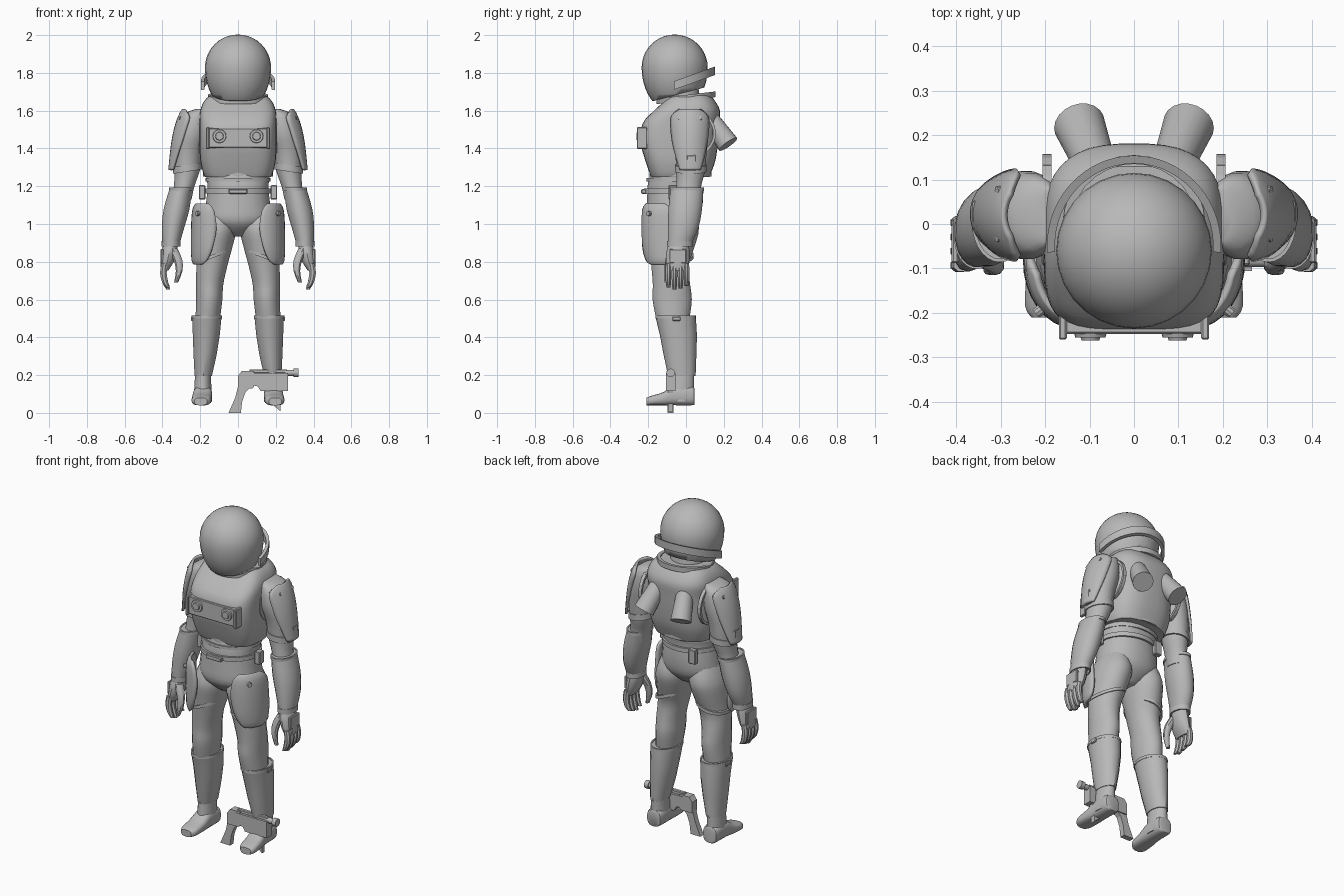
import bpy, bmesh, math
from mathutils import Vector, Matrix

if "Cube" in bpy.data.objects:
    bpy.data.objects.remove(bpy.data.objects["Cube"])

grey = bpy.data.materials.new("suit_grey")
grey.diffuse_color = (0.48, 0.48, 0.48, 1)
grey.use_nodes = True
grey.node_tree.nodes["Principled BSDF"].inputs["Base Color"].default_value = grey.diffuse_color


def finish(name, bm, mirror=False, solid=0, angle=35):
    bmesh.ops.recalc_face_normals(bm, faces=bm.faces)
    me = bpy.data.meshes.new(name)
    bm.to_mesh(me)
    bm.free()
    me.materials.append(grey)
    ob = bpy.data.objects.new(name, me)
    bpy.context.collection.objects.link(ob)
    bpy.ops.object.select_all(action='DESELECT')
    ob.select_set(True)
    bpy.context.view_layer.objects.active = ob
    bpy.ops.object.shade_smooth_by_angle(angle=math.radians(angle))
    if solid:
        m = ob.modifiers.new("Solid", 'SOLIDIFY')
        m.thickness, m.offset = solid, 0
    if mirror:
        ob.modifiers.new("Mirror", 'MIRROR').use_mirror_merge = False
    return ob


def spline(secs, steps):
    """Catmull-Rom interpolation between cross-sections."""
    out = []
    for i in range(len(secs) - 1):
        a, b, c, d = (secs[max(0, min(len(secs) - 1, i + k))] for k in (-1, 0, 1, 2))
        for s in range(steps):
            t = s / steps
            out.append([0.5 * (2 * q + (r - p) * t + (2 * p - 5 * q + 4 * r - w) * t * t
                        + (3 * q - p - 3 * r + w) * t ** 3) for p, q, r, w in zip(a, b, c, d)])
    return out + [list(secs[-1])]


def spow(v, p):
    return math.copysign(abs(v) ** (2 / p), v)


def loft(name, secs, mirror=False, n=20, p=2, steps=3, axis='z', angle=35, pf=None):
    """Sections (cx, cy, cz, r1, r2); rings lie flat, or upright if axis is y; pf squares the front."""
    bm = bmesh.new()
    rings = []
    for cx, cy, cz, r1, r2 in spline(secs, steps):
        ring = []
        for k in range(n):
            a = math.tau * (k + 0.5) / n
            e = pf if pf and a > math.pi else p
            u, v = r1 * spow(math.cos(a), e), r2 * spow(math.sin(a), e)
            ring.append(bm.verts.new((cx + u, cy + v, cz) if axis == 'z' else (cx + u, cy, cz + v)))
        rings.append(ring)
    for lo, hi in zip(rings, rings[1:]):
        for k in range(n):
            bm.faces.new((lo[k], lo[(k + 1) % n], hi[(k + 1) % n], hi[k]))
    bm.faces.new(rings[0])
    bm.faces.new(rings[-1])
    return finish(name, bm, mirror, angle=angle)


def shell(name, secs, thick, n=10, steps=3):
    """Partial armour plate; sections (cx, cy, cz, rx, ry, angle0, angle1)."""
    bm = bmesh.new()
    rows = []
    for cx, cy, cz, rx, ry, a0, a1 in spline(secs, steps):
        angs = [math.radians(a0 + (a1 - a0) * k / n) for k in range(n + 1)]
        rows.append([bm.verts.new((cx + rx * math.cos(a), cy + ry * math.sin(a), cz)) for a in angs])
    for lo, hi in zip(rows, rows[1:]):
        for k in range(n):
            bm.faces.new((lo[k], lo[k + 1], hi[k + 1], hi[k]))
    return finish(name, bm, True, thick)


def band(name, c, rx, ry, t, h, a0=0, a1=360, sx=0, sy=0, mirror=False, n=28):
    """Strap of box section around an ellipse, tilted by slopes sx, sy."""
    bm = bmesh.new()
    rows = []
    closed = a1 - a0 >= 360
    for k in range(n if closed else n + 1):
        a = math.radians(a0 + (a1 - a0) * k / n)
        row = []
        for dr, dz in ((0, -h), (t, -h), (t, h), (0, h)):
            x, y = (rx + dr) * math.cos(a), (ry + dr) * math.sin(a)
            row.append(bm.verts.new((c[0] + x, c[1] + y, c[2] + dz / 2 + sx * x + sy * y)))
        rows.append(row)
    for i in range(n):
        lo, hi = rows[i], rows[(i + 1) % len(rows)]
        for j in range(4):
            bm.faces.new((lo[j], lo[(j + 1) % 4], hi[(j + 1) % 4], hi[j]))
    if not closed:
        bm.faces.new(rows[0])
        bm.faces.new(rows[-1])
    return finish(name, bm, mirror)


def box(name, c, s, mirror=False, bevel=0.004):
    bm = bmesh.new()
    bmesh.ops.create_cube(bm, size=1, matrix=Matrix.Translation(c) @ Matrix.Diagonal((*s, 1)))
    bmesh.ops.bevel(bm, geom=bm.edges[:], offset=bevel, segments=1, affect='EDGES')
    return finish(name, bm, mirror, angle=25)


def rod(name, p0, p1, r0, r1, mirror=False, n=20):
    p0, p1 = Vector(p0), Vector(p1)
    d = p1 - p0
    bm = bmesh.new()
    mat = Matrix.Translation((p0 + p1) / 2) @ d.to_track_quat('Z', 'Y').to_matrix().to_4x4()
    bmesh.ops.create_cone(bm, cap_ends=True, segments=n, radius1=r0, radius2=r1, depth=d.length, matrix=mat)
    return finish(name, bm, mirror)


def prism(name, pts, y0, y1):
    bm = bmesh.new()
    f = bm.faces.new([bm.verts.new((x, y0, z)) for x, z in pts])
    g = bmesh.ops.extrude_face_region(bm, geom=[f])
    bmesh.ops.translate(bm, vec=(0, y1 - y0, 0), verts=[v for v in g["geom"] if isinstance(v, bmesh.types.BMVert)])
    return finish(name, bm, angle=20)


# Helmet: sphere with a stretched lower half, cut on a slope
bm = bmesh.new()
bmesh.ops.create_uvsphere(bm, u_segments=28, v_segments=20, radius=0.172)
for v in bm.verts:
    if v.co.z < 0:
        v.co.z *= 1.38
    v.co += Vector((0, -0.06, 1.828))
bmesh.ops.bisect_plane(bm, geom=bm.verts[:] + bm.edges[:] + bm.faces[:], plane_co=(0, -0.175, 1.652),
                       plane_no=(0, -0.065, 0.245), clear_inner=True)
finish("helmet", bm, solid=0.006)
band("helmet_band", (0, -0.05, 1.738), 0.178, 0.186, 0.018, 0.045, -4, 184, sy=0.36)
loft("neck", [(0, -0.02, 1.6, .11, .11), (0, -0.03, 1.7, .1, .1), (0, -0.04, 1.8, .09, .1)])

# Torso vest, collar and waist; the front is boxier than the back
loft("torso_vest", [(0, -.03, 1.25, .175, .155), (0, -.03, 1.275, .186, .165), (0, -.03, 1.34, .2, .187),
     (0, -.035, 1.43, .203, .205), (0, -.027, 1.53, .203, .204), (0, .005, 1.6, .2, .175),
     (0, .02, 1.65, .18, .135), (0, .02, 1.68, .15, .11)], p=2.7, pf=4, n=40)
band("vest_hem", (0, -.03, 1.262), .172, .152, .012, .02)
band("collar", (0, 0, 1.668), .14, .135, .02, .03, sy=0.12)
loft("waist", [(0, -.065, 1.15, .163, .14), (0, -.065, 1.2, .163, .14), (0, -.05, 1.27, .17, .14)], p=2.3)
band("waist_ring", (0, -.06, 1.235), .165, .14, .008, .018)

# Chest control panel
box("chest_panel", (0, -.222, 1.455), (.31, .05, .105))
box("panel_bracket", (.16, -.232, 1.455), (.018, .056, .115), True)
rod("knob_ring", (.098, -.24, 1.465), (.098, -.255, 1.465), .038, .034, True)
rod("knob", (.098, -.25, 1.465), (.098, -.262, 1.465), .024, .02, True)

# Back thrusters
rod("thruster", (.072, .095, 1.605), (.123, .223, 1.422), .042, .058, True)

# Arms
loft("arm", [(.19, .02, 1.61, .03, .06), (.225, .02, 1.575, .07, .09), (.243, .02, 1.48, .085, .1),
     (.263, .025, 1.38, .077, .085), (.27, .025, 1.28, .068, .076), (.285, .015, 1.2, .055, .066),
     (.3, .01, 1.13, .055, .066)], True)
rim = bmesh.new()
for a in range(24):
    t = math.tau * a / 24
    mat = Matrix.Translation((.196, .035, 1.48)) @ Matrix.Rotation(t, 4, 'X') @ Matrix.Translation((0, 0, .115))
    bmesh.ops.create_cube(rim, size=1, matrix=mat @ Matrix.Diagonal((.02, .034, .014, 1)))
finish("armhole_rim", rim, True)
shell("shoulder_pad", [(.195, .02, 1.605, .095, .09, -32, 32), (.2, .02, 1.57, .11, .112, -58, 58),
      (.22, .02, 1.5, .113, .112, -60, 60), (.243, .02, 1.42, .105, .105, -56, 56),
      (.262, .022, 1.34, .095, .095, -46, 46), (.272, .022, 1.285, .09, .088, -36, 36)], .014)
for y in (-.03, .075):
    rod("shoulder_bolt", (.28, y, 1.55), (.309, y, 1.562), .013, .011, True, 10)
band("arm_strap", (.268, .025, 1.295), .068, .075, .009, .035, sx=-.15, mirror=True)
box("arm_box", (.348, .028, 1.325), (.03, .05, .08), True)
loft("gauntlet", [(.302, .005, 1.19, .06, .088), (.325, -.004, 1.08, .069, .09), (.344, -.015, .98, .06, .082),
     (.354, -.033, .9, .047, .064)], True)
band("gauntlet_rim", (.302, .005, 1.185), .055, .083, .008, .018, mirror=True)
band("wrist_cuff", (.354, -.033, .895), .042, .06, .008, .03, mirror=True)

# Hands
loft("palm", [(.355, -.035, .91, .034, .048), (.362, -.042, .86, .042, .06), (.375, -.045, .8, .036, .062),
     (.388, -.045, .755, .02, .055)], True, n=14)
box("hand_plate", (.402, -.043, .83), (.016, .09, .075), True)
for i in range(4):
    y, z = -.093 + .032 * i, .65 + .012 * abs(i - 1.2)
    loft("finger", [(.388, y, .79, .018, .015), (.395, y, .74, .019, .016), (.385, y, .69, .017, .015),
         (.37, y, z, .01, .011)], True, n=8)
loft("thumb", [(.345, -.07, .87, .026, .026), (.318, -.088, .81, .024, .021), (.312, -.098, .75, .018, .017),
     (.328, -.103, .69, .011, .011)], True, n=10)

# Belt and pouches
band("belt", (0, -.065, 1.175), .163, .146, .012, .026)
box("belt_buckle", (0, -.222, 1.172), (.1, .03, .026))
box("belt_pouch", (.19, -.07, 1.168), (.035, .045, .075), True)
box("back_pouch", (-.1, .075, 1.15), (.045, .03, .085))

# Pelvis and legs
loft("pelvis", [(0, -.065, 1.18, .163, .14), (0, -.065, 1.1, .172, .145), (0, -.07, 1.02, .175, .14),
     (0, -.07, .97, .11, .105), (0, -.07, .935, .04, .06)], p=2.2)
loft("leg", [(.1, -.065, 1.08, .07, .1), (.108, -.068, .98, .1, .138), (.122, -.075, .88, .094, .122),
     (.138, -.085, .78, .083, .1), (.15, -.077, .68, .073, .1), (.152, -.073, .6, .07, .105),
     (.16, -.07, .5, .066, .09)], True)
shell("thigh_plate", [(.13, -.085, 1.105, .088, .125, -74, -12), (.13, -.085, 1.07, .105, .14, -92, 6),
      (.13, -.085, .97, .111, .143, -98, 10), (.132, -.085, .87, .109, .138, -88, 12),
      (.138, -.085, .81, .1, .125, -76, 6), (.14, -.085, .79, .09, .115, -60, -8)], .016)
rod("plate_bolt", (.2, -.185, 1.055), (.221, -.202, 1.055), .014, .012, True, 10)
band("thigh_strap", (.132, -.08, .83), .086, .112, .009, .018, sx=-.38, mirror=True)
loft("shin_guard", [(.165, -.055, .51, .08, .107), (.168, -.04, .41, .073, .098), (.174, -.032, .31, .063, .087),
     (.184, -.022, .195, .047, .073)], True, n=14, steps=1)
band("shin_rim", (.165, -.055, .508), .073, .099, .008, .016, mirror=True)
box("shin_buckle", (.242, -.05, .498), (.014, .045, .022), True)

# Boots
loft("boot_ankle", [(.184, -.022, .22, .042, .066), (.186, -.025, .15, .045, .068), (.186, -.028, .06, .049, .072)], True)
loft("boot_foot", [(.186, .045, .085, .035, .043), (.186, .03, .09, .047, .05), (.187, -.06, .092, .05, .052),
     (.191, -.12, .075, .052, .035), (.195, -.185, .065, .05, .025), (.197, -.21, .06, .034, .02)],
     True, p=2.8, axis='y')

# Blaster resting against the left ankle
prism("gun_rear", [(0, .13), (0, .195), (.02, .222), (.085, .222), (.085, .14), (.075, .13)], -.104, -.058)
prism("gun_body", [(.06, .15), (.06, .212), (.265, .212), (.265, .115), (.12, .115), (.105, .14)], -.106, -.056)
prism("gun_grip", [(-.05, 0), (.015, 0), (.022, .06), (.04, .11), (.065, .135), (0, .14), (-.015, .08)], -.097, -.065)
prism("gun_foregrip", [(.15, .12), (.24, .12), (.225, .05), (.225, .008), (.17, .055)], -.094, -.068)
box("gun_rail", (.16, -.081, .22), (.2, .024, .022))
rod("gun_barrel", (.25, -.081, .212), (.3, -.081, .212), .016, .016, n=12)
rod("gun_muzzle", (.295, -.081, .212), (.32, -.081, .212), .023, .023, n=12)
